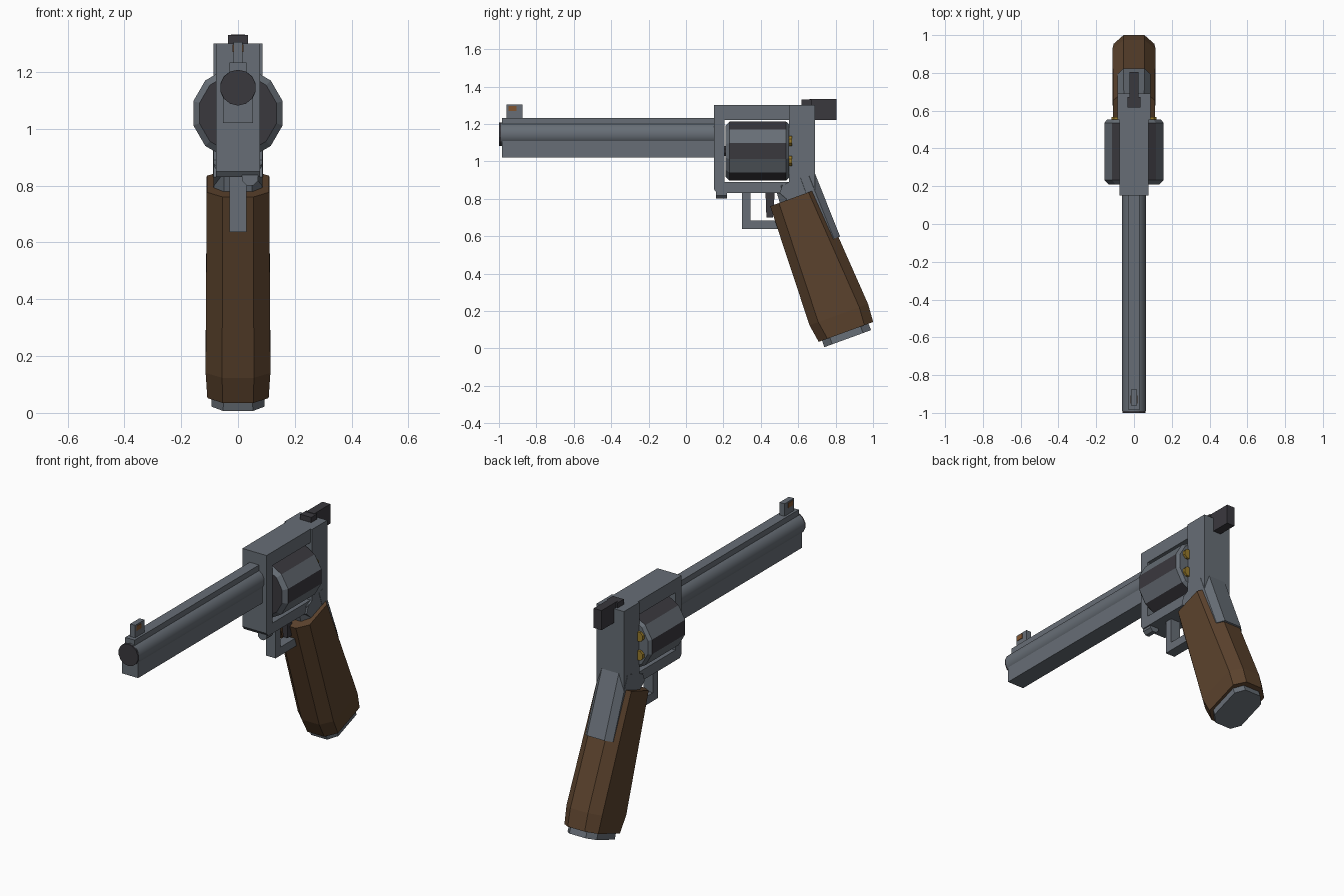
import bpy, bmesh, math

if "Cube" in bpy.data.objects:
    bpy.data.objects.remove(bpy.data.objects["Cube"])


def material(name, rgb):
    m = bpy.data.materials.new(name)
    m.diffuse_color = (*rgb, 1)
    m.use_nodes = True
    m.node_tree.nodes["Principled BSDF"].inputs["Base Color"].default_value = m.diffuse_color
    return m


STEEL = material("blued steel", (0.135, 0.155, 0.18))
DARK = material("dark steel", (0.042, 0.040, 0.048))
WOOD = material("walnut wood", (0.105, 0.055, 0.026))
BRASS = material("brass", (0.32, 0.20, 0.025))
ORANGE = material("sight insert", (0.22, 0.09, 0.03))


def make(name, rings, mats, rule=None, smooth=False):
    """Loft closed rings of points, cap both ends."""
    bm = bmesh.new()
    vs = [[bm.verts.new(p) for p in ring] for ring in rings]
    n = len(rings[0])
    for j in range(len(rings) - 1):
        for i in range(n):
            k = (i + 1) % n
            f = bm.faces.new((vs[j][i], vs[j][k], vs[j + 1][k], vs[j + 1][i]))
            f.material_index = rule(j, i) if rule else 0
    for j, end in ((-1, vs[0]), (-2, vs[-1])):
        f = bm.faces.new(end)
        f.material_index = rule(j, 0) if rule else 0
    bmesh.ops.recalc_face_normals(bm, faces=bm.faces)
    me = bpy.data.meshes.new(name)
    bm.to_mesh(me)
    bm.free()
    for m in mats:
        me.materials.append(m)
    ob = bpy.data.objects.new(name, me)
    bpy.context.collection.objects.link(ob)
    if smooth:
        bpy.ops.object.select_all(action='DESELECT')
        ob.select_set(True)
        bpy.context.view_layer.objects.active = ob
        bpy.ops.object.shade_smooth_by_angle(angle=math.radians(40))
    return ob


def plate(name, outline, half, mat, x=0):
    """Side outline (y, z) extruded across x."""
    return make(name, [[(x + s * half, y, z) for y, z in outline] for s in (-1, 1)], [mat])


def box(name, y0, y1, z0, z1, half, mat, x=0):
    return plate(name, [(y0, z0), (y1, z0), (y1, z1), (y0, z1)], half, mat, x)


def turned(name, profile, x, z, n, mats, rule=None, smooth=False):
    """Turn (y, radius) profile around an axis along y."""
    rings = [[(x + r * math.cos((i + 0.5) * math.tau / n), y,
               z + r * math.sin((i + 0.5) * math.tau / n)) for i in range(n)]
             for y, r in profile]
    return make(name, rings, mats, rule, smooth)


def octagon(s, t0, t1, w, c, e):
    """Section across the raked grip: s down, t backward, w half width."""
    a = math.radians(20)
    pts = [(-c, t0), (c, t0), (w, t0 + e), (w, t1 - e), (c, t1), (-c, t1), (-w, t1 - e), (-w, t0 + e)]
    return [(x, 0.45 + s * math.sin(a) + t * math.cos(a),
             0.76 - s * math.cos(a) + t * math.sin(a)) for x, t in pts]


# Barrel with underlug, top rib and muzzle
turned("barrel", [(-0.99, 0.064), (0.16, 0.064)], 0, 1.145, 14, [STEEL], smooth=True)
box("barrel_underlug", -0.985, 0.16, 1.02, 1.15, 0.052, STEEL)
box("barrel_rib", -0.985, 0.16, 1.15, 1.233, 0.03, STEEL)
turned("muzzle", [(-1.0, 0.063), (-0.988, 0.063)], 0, 1.145, 14, [DARK])

# Front sight with coloured insert
box("front_sight", -0.96, -0.875, 1.22, 1.305, 0.016, STEEL)
box("front_sight_insert", -0.95, -0.907, 1.27, 1.297, 0.019, ORANGE)

# Frame around the cylinder window
plate("frame_front", [(0.15, 0.85), (0.165, 0.83), (0.205, 0.83), (0.205, 1.3), (0.15, 1.3)], 0.077, STEEL)
box("frame_top_strap", 0.205, 0.55, 1.222, 1.3, 0.077, STEEL)
box("frame_bottom_strap", 0.205, 0.55, 0.83, 0.89, 0.077, STEEL)
plate("frame_rear", [(0.55, 1.3), (0.69, 1.3), (0.69, 0.82), (0.56, 0.78), (0.50, 0.83), (0.515, 0.87), (0.55, 0.89)],
      0.087, STEEL)

# Cylinder with dark flutes on every other side, and dark front face
def cylinder_rule(j, i):
    if j == -1:
        return 1
    return 1 if j == 1 and i % 2 else 0


turned("cylinder", [(0.21, 0.14), (0.232, 0.163), (0.535, 0.163), (0.552, 0.148)],
       0, 1.055, 12, [STEEL, DARK], cylinder_rule)
turned("cylinder_pin", [(0.2, 0.03), (0.56, 0.03)], 0, 1.055, 8, [DARK])
for k in range(6):
    a = math.radians(30 + 60 * k)
    turned("cartridge_rim", [(0.545, 0.029), (0.566, 0.029)],
           0.108 * math.cos(a), 1.055 + 0.108 * math.sin(a), 8, [BRASS])

# Small latch under the frame
turned("latch", [(0.16, 0.03), (0.22, 0.03)], 0.042, 0.828, 8, [STEEL])

# Trigger guard and trigger
plate("trigger_guard", [(0.30, 0.84), (0.30, 0.637), (0.52, 0.637), (0.52, 0.685), (0.345, 0.685), (0.345, 0.84)],
      0.03, STEEL)
plate("trigger", [(0.425, 0.84), (0.43, 0.70), (0.465, 0.70), (0.475, 0.84)], 0.015, DARK)

# Rear sight and hammer
box("rear_sight", 0.617, 0.672, 1.295, 1.33, 0.035, DARK)
plate("hammer", [(0.66, 1.30), (0.66, 1.333), (0.805, 1.333), (0.805, 1.22), (0.68, 1.22)], 0.025, DARK)

# Grip: steel core, wooden shell and steel back strap
make("grip_core", [octagon(-0.085, 0.06, 0.265, 0.085, 0.05, 0.04),
                   octagon(0.4, 0.03, 0.27, 0.085, 0.05, 0.04),
                   octagon(0.807, 0.014, 0.28, 0.093, 0.052, 0.045)], [STEEL])
make("wooden_grip", [octagon(0.0, 0.0, 0.268, 0.11, 0.054, 0.05),
                     octagon(0.67, -0.02, 0.313, 0.114, 0.056, 0.05),
                     octagon(0.77, -0.004, 0.306, 0.108, 0.054, 0.05)], [WOOD])
make("back_strap", [octagon(-0.085, 0.17, 0.285, 0.088, 0.054, 0.035),
                    octagon(0.28, 0.17, 0.296, 0.088, 0.056, 0.035)], [STEEL])
